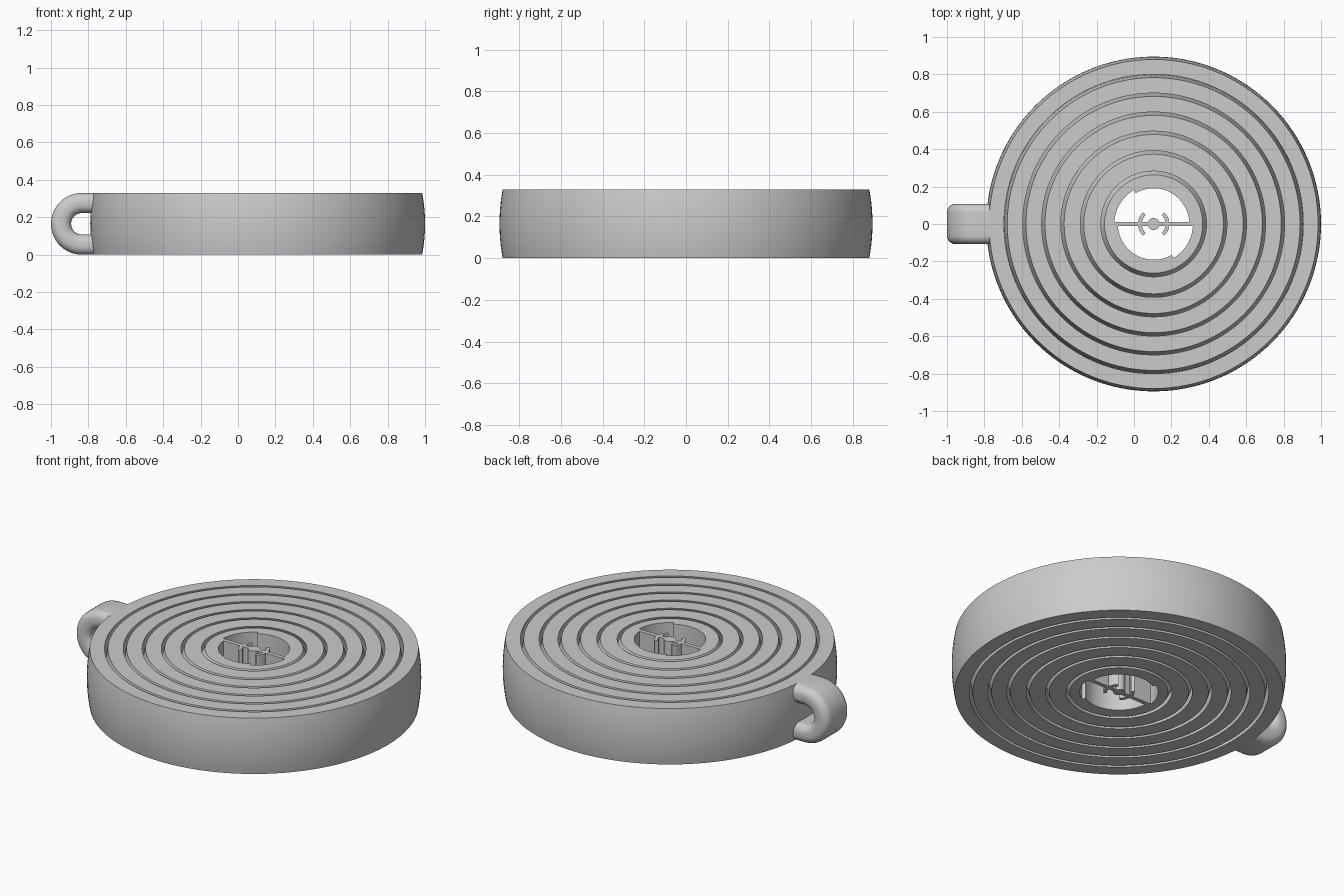
import bpy, bmesh
from math import cos, sin, pi, sqrt, radians

HEIGHT = 0.33
HALF = HEIGHT / 2
CENTRE_X = 0.105
HOLE = 0.21

cube = bpy.data.objects.get("Cube")
if cube:
    bpy.data.objects.remove(cube)

grey = bpy.data.materials.new("light_grey")
grey.use_nodes = True
tone = (0.6, 0.6, 0.6, 1)
grey.diffuse_color = tone
grey.node_tree.nodes["Principled BSDF"].inputs["Base Color"].default_value = tone


def finish(name, bm, location):
    bmesh.ops.recalc_face_normals(bm, faces=bm.faces)
    mesh = bpy.data.meshes.new(name)
    bm.to_mesh(mesh)
    bm.free()
    mesh.materials.append(grey)
    obj = bpy.data.objects.new(name, mesh)
    obj.location = location
    bpy.context.collection.objects.link(obj)
    bpy.ops.object.select_all(action='DESELECT')
    obj.select_set(True)
    bpy.context.view_layer.objects.active = obj
    bpy.ops.object.shade_smooth_by_angle(angle=radians(30))
    return obj


def loft(bm, sections, closed):
    """Skin a list of equal-length point loops."""
    loops = [[bm.verts.new(p) for p in s] for s in sections]
    n = len(loops[0])
    pairs = list(zip(loops, loops[1:]))
    if closed:
        pairs.append((loops[-1], loops[0]))
    else:
        bm.faces.new(loops[0])
        bm.faces.new(loops[-1])
    for a, b in pairs:
        for i in range(n):
            j = (i + 1) % n
            bm.faces.new((a[i], a[j], b[j], b[i]))


def zone(radius, steps=12):
    """Side profile of a sphere cut flat at top and bottom."""
    heights = [-HALF + HEIGHT * i / steps for i in range(steps + 1)]
    return [(sqrt(radius * radius - z * z), z) for z in heights]


def ring(name, outer, inner, segments=128):
    profile = outer + inner[::-1]
    bm = bmesh.new()
    turns = [2 * pi * i / segments for i in range(segments)]
    loft(bm, [[(r * cos(a), r * sin(a), z) for r, z in profile] for a in turns], True)
    return finish(name, bm, (CENTRE_X, 0, HALF))


def curved_wall(name, r_in, r_out, start, end, steps=32):
    bm = bmesh.new()
    sections = []
    for i in range(steps + 1):
        a = radians(start + (end - start) * i / steps)
        sections.append([(r * cos(a), r * sin(a), z) for r, z in
                         ((r_in, -HALF), (r_out, -HALF), (r_out, HALF), (r_in, HALF))])
    loft(bm, sections, False)
    return finish(name, bm, (CENTRE_X, 0, HALF))


# Nested rings with spherical sides, separated by thin gaps
GAP, STEP, RINGS = 0.017, 0.098, 7
outer_radius = 0.895
inner_radius = 0.817
for k in range(RINGS):
    if k < RINGS - 1:
        inside = zone(inner_radius)
    else:
        inside = [(HOLE, -HALF), (HOLE, HALF)]
    ring(f"ring_{k + 1}", zone(outer_radius), inside)
    outer_radius = inner_radius - GAP
    inner_radius -= STEP

# Hub insert: axle, cross bar, clip arms and lining walls
bm = bmesh.new()
bmesh.ops.create_cone(bm, cap_ends=True, segments=32, radius1=0.032, radius2=0.032, depth=HEIGHT)
finish("centre_axle", bm, (CENTRE_X, 0, HALF))

for side, turn in (("left", 0), ("right", 180)):
    sign = 1 if turn == 0 else -1
    bm = bmesh.new()
    bmesh.ops.create_cube(bm, size=1)
    length = HOLE - 0.025
    bmesh.ops.scale(bm, vec=(length, 0.024, HEIGHT), verts=bm.verts)
    finish(f"cross_bar_{side}", bm, (CENTRE_X + sign * (0.025 + length / 2), 0, HALF))
    curved_wall(f"clip_arm_{side}", 0.064, 0.084, turn - 48, turn + 48)
    curved_wall(f"lining_wall_{side}", 0.191, HOLE + 0.002, turn, turn + 120)

# Keyring loop: rounded band swept round a half circle with straight legs
WIDTH, THICK, CORNER = 0.215, 0.108, 0.045
section = []
for quarter, (sy, st) in enumerate(((1, 1), (-1, 1), (-1, -1), (1, -1))):
    for i in range(7):
        a = pi / 2 * (quarter + i / 6)
        section.append((sy * (WIDTH / 2 - CORNER) + CORNER * cos(a),
                        st * (THICK / 2 - CORNER) + CORNER * sin(a)))
bend_x, mid_r = -1 + HALF, HALF - THICK / 2
stations = [(-0.74, pi / 2)]
stations += [(bend_x, pi / 2 + pi * i / 32) for i in range(33)]
stations += [(-0.74, 3 * pi / 2)]
bm = bmesh.new()
loft(bm, [[(x + (mid_r + t) * cos(a), y, (mid_r + t) * sin(a)) for y, t in section]
          for x, a in stations], False)
bmesh.ops.remove_doubles(bm, verts=bm.verts, dist=0.0001)
finish("keyring_loop", bm, (0, 0, HALF))
